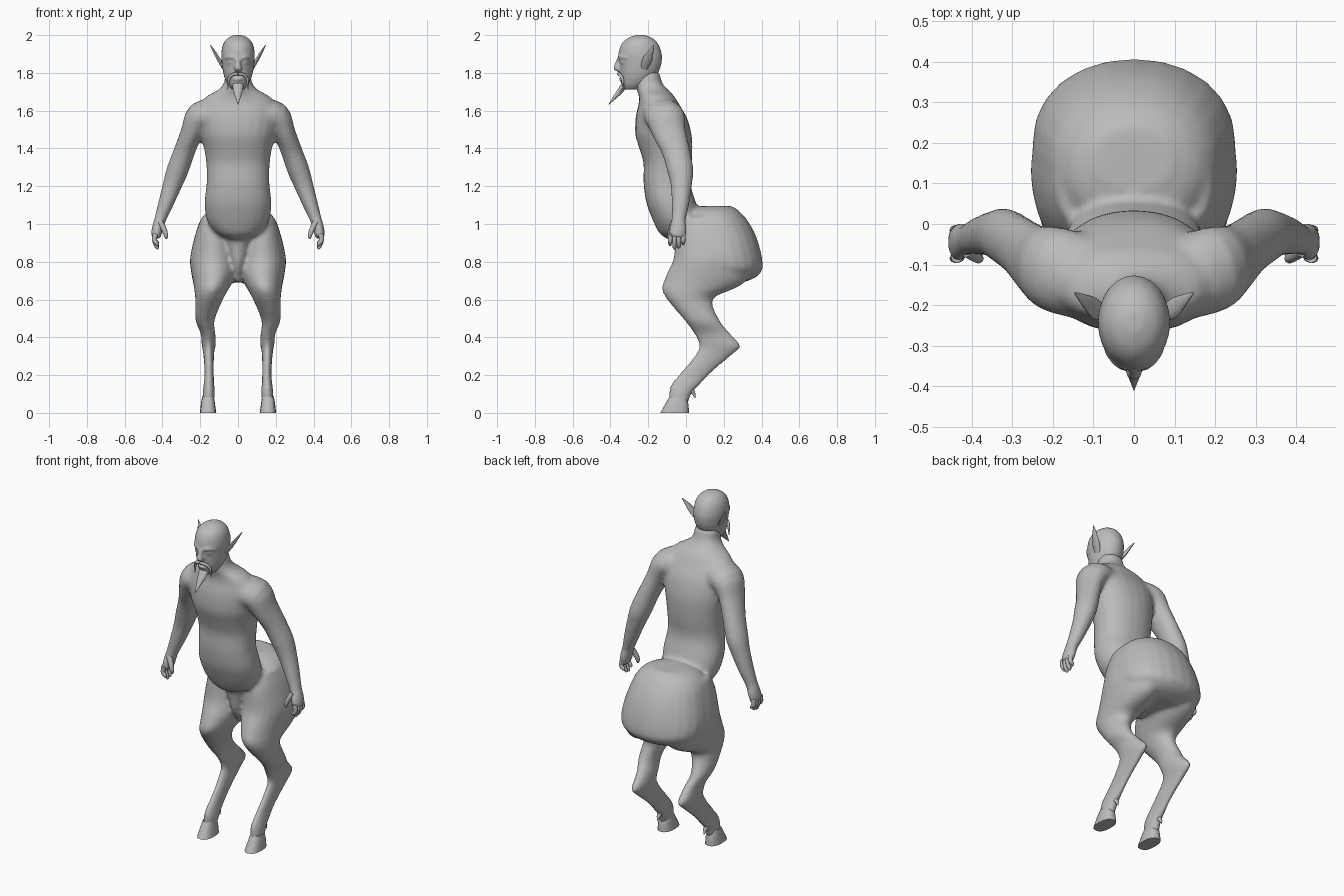
import bpy, bmesh, math
from mathutils import Vector

skin = bpy.data.materials.new("plain_grey")
skin.diffuse_color = (0.5, 0.5, 0.5, 1)
X, Y = Vector((1, 0, 0)), Vector((0, 1, 0))


def slab(z, x0, x1, y0, y1):
    """Horizontal ring from its extents."""
    return ((x0 + x1) / 2, (y0 + y1) / 2, z, (x1 - x0) / 2, (y1 - y0) / 2)


def mid(z, rx, y0, y1):
    return slab(z, -rx, rx, y0, y1)


def spline(rings, steps):
    """Catmull-Rom interpolation of the ring values."""
    out = []
    for i in range(len(rings) - 1):
        p0, p1 = rings[max(i - 1, 0)], rings[i]
        p2, p3 = rings[i + 1], rings[min(i + 2, len(rings) - 1)]
        for s in range(steps):
            t = s / steps
            out.append([0.5 * (2 * b + (c - a) * t + (2 * a - 5 * b + 4 * c - d) * t * t
                        + (3 * b - a - 3 * c + d) * t ** 3)
                        for a, b, c, d in zip(p0, p1, p2, p3)])
    return out + [list(rings[-1])]


def loft(bm, rings, ref=None, side=1, power=2.0, segs=24, steps=3):
    """Skin rings (x, y, z, a, b); ref gives the a axis on a path, else rings lie flat."""
    rings = spline(rings, steps)
    pts = [Vector(r[:3]) for r in rings]
    loops = []
    for i, r in enumerate(rings):
        u, v = X, Y
        if ref:
            t = (pts[min(i + 1, len(pts) - 1)] - pts[max(i - 1, 0)]).normalized()
            u = (ref - t * ref.dot(t)).normalized()
            v = t.cross(u)
        loop = []
        for k in range(segs):
            ang = math.tau * k / segs
            c, s = math.cos(ang), math.sin(ang)
            c = math.copysign(abs(c) ** (2 / power), c)
            s = math.copysign(abs(s) ** (2 / power), s)
            p = pts[i] + u * c * max(r[3], .001) + v * s * max(r[4], .001)
            loop.append(bm.verts.new((p.x * side, p.y, p.z)))
        loops.append(loop)
    for l0, l1 in zip(loops, loops[1:]):
        for k in range(segs):
            n = (k + 1) % segs
            bm.faces.new((l0[k], l0[n], l1[n], l1[k]))
    bm.faces.new(loops[0][::-1])
    bm.faces.new(loops[-1])


def finish(bm, name, voxel=0, smooth=0, angle=50):
    bmesh.ops.recalc_face_normals(bm, faces=bm.faces)
    me = bpy.data.meshes.new(name)
    bm.to_mesh(me)
    bm.free()
    ob = bpy.data.objects.new(name, me)
    bpy.context.collection.objects.link(ob)
    me.materials.append(skin)
    bpy.ops.object.select_all(action='DESELECT')
    ob.select_set(True)
    bpy.context.view_layer.objects.active = ob
    if voxel:
        for p in me.polygons:
            p.use_smooth = True
        m = ob.modifiers.new("blend", 'REMESH')
        m.mode, m.voxel_size, m.use_smooth_shade = 'VOXEL', voxel, True
        m = ob.modifiers.new("soften", 'SMOOTH')
        m.factor, m.iterations = 0.5, smooth
    else:
        bpy.ops.object.shade_smooth_by_angle(angle=math.radians(angle))
    return ob


# Body: torso, rump, groin, arms and legs blended into one skin
bm = bmesh.new()
loft(bm, [mid(1.80, .068, -.27, -.14), mid(1.745, .075, -.27, -.125), mid(1.71, .105, -.26, -.095),
          mid(1.68, .16, -.25, -.065), mid(1.64, .20, -.25, -.04), mid(1.60, .212, -.26, -.015),
          mid(1.55, .21, -.268, .01),
          mid(1.47, .197, -.268, .03), mid(1.40, .18, -.247, .034), mid(1.32, .168, -.225, .03),
          mid(1.22, .166, -.225, .022), mid(1.12, .177, -.212, .05), mid(1.05, .172, -.188, .07),
          mid(1.0, .155, -.167, .07), mid(.95, .115, -.14, .06), mid(.92, .05, -.10, .03)], power=2.2)
loft(bm, [mid(1.095, .09, .08, .24), mid(1.07, .155, .01, .28), mid(1.02, .20, -.03, .325),
          mid(.95, .225, -.04, .365), mid(.87, .245, -.03, .392), mid(.80, .25, 0, .405),
          mid(.755, .235, .03, .403), mid(.715, .19, .07, .365), mid(.69, .12, .10, .30)], power=2.1)
loft(bm, [mid(.97, .10, -.09, .1), mid(.88, .065, -.065, .1), mid(.78, .035, -.045, .1),
          mid(.69, .014, .01, .09)])
for s in (-1, 1):
    loft(bm, [slab(1.04, .08, .19, .0, .2), slab(.95, .03, .225, -.05, .30), slab(.82, .005, .254, -.065, .33),
              slab(.74, .01, .247, -.10, .34), slab(.69, .03, .238, -.12, .31), slab(.655, .05, .232, -.128, .25),
              slab(.60, .08, .226, -.10, .14), slab(.49, .125, .225, -.008, .178),
              slab(.42, .12, .197, .042, .235), slab(.36, .118, .192, .07, .288),
              slab(.33, .125, .186, .062, .272), slab(.27, .128, .18, .02, .20),
              slab(.20, .128, .177, -.04, .12), slab(.15, .126, .182, -.08, .075),
              slab(.11, .122, .187, -.09, .035), slab(.05, .128, .188, -.09, .01)], side=s)
    loft(bm, [(.13, -.13, 1.58, .105, .085), (.20, -.11, 1.565, .105, .082), (.242, -.09, 1.49, .09, .06),
              (.282, -.055, 1.39, .075, .056), (.32, -.03, 1.285, .069, .058),
              (.35, -.025, 1.20, .056, .05), (.385, -.03, 1.10, .046, .04),
              (.41, -.038, 1.03, .038, .032), (.428, -.043, .97, .046, .03),
              (.435, -.05, .925, .044, .024)], ref=Y, side=s)
finish(bm, "body", voxel=.012, smooth=5)

# Head: skull, nose, brows, closed eyes
bm = bmesh.new()
loft(bm, [mid(2.0, .022, -.265, -.215), mid(1.983, .056, -.31, -.175), mid(1.95, .08, -.343, -.145),
          mid(1.90, .089, -.358, -.128), mid(1.86, .087, -.355, -.128), mid(1.82, .082, -.35, -.138),
          mid(1.78, .073, -.346, -.16), mid(1.74, .055, -.342, -.19), mid(1.712, .03, -.325, -.24)])
loft(bm, [(0, -.352, 1.88, .012, .012), (0, -.362, 1.845, .015, .016), (0, -.366, 1.82, .021, .018),
          (0, -.35, 1.805, .012, .01)], segs=12)
for s in (-1, 1):
    loft(bm, [(.008, -.350, 1.876, .012, .012), (.04, -.340, 1.884, .014, .013),
              (.068, -.31, 1.878, .008, .008)], ref=Y, side=s, segs=12)
    loft(bm, [(.02, -.345, 1.855, .006, .005), (.04, -.335, 1.857, .012, .009),
              (.062, -.31, 1.855, .005, .005)], ref=Y, side=s, segs=12)
loft(bm, [(-.025, -.336, 1.768, .008, .006), (0, -.345, 1.766, .012, .009),
          (.025, -.336, 1.768, .008, .006)], ref=Y, segs=12)
finish(bm, "head", voxel=.007, smooth=3)

# Goatee
bm = bmesh.new()
loft(bm, [(0, -.32, 1.745, .03, .02), (0, -.348, 1.705, .025, .016), (0, -.382, 1.665, .012, .009),
          (0, -.41, 1.632, .001, .001)], ref=X, segs=10)
finish(bm, "goatee")

for s, tag in ((-1, "left"), (1, "right")):
    # Pointed ear
    bm = bmesh.new()
    loft(bm, [(.072, -.222, 1.825, .018, .012), (.098, -.207, 1.865, .026, .010),
              (.124, -.187, 1.91, .015, .007), (.146, -.17, 1.946, .002, .002)], ref=Y, side=s, segs=12)
    finish(bm, tag + "_ear")

    # Drooping moustache strand
    bm = bmesh.new()
    loft(bm, [(.0, -.358, 1.795, .008, .008), (.03, -.350, 1.79, .009, .008),
              (.049, -.336, 1.765, .008, .008), (.054, -.333, 1.71, .001, .001)], ref=Y, side=s, segs=8)
    finish(bm, tag + "_moustache")

    # Fingers and thumb
    bm = bmesh.new()
    for i, tip in enumerate((.885, .868, .872, .89)):
        y = -.084 + i * .023
        loft(bm, [(.437, y, .95, .012, .014), (.442, y, .915, .012, .013),
                  (.430, y, tip + .012, .011, .011), (.422, y, tip, .005, .005)], ref=Y, side=s, segs=8)
    loft(bm, [(.412, -.065, 1.01, .018, .016), (.391, -.08, .97, .015, .014),
              (.381, -.085, .94, .012, .011), (.379, -.085, .922, .005, .005)], ref=Y, side=s, segs=8)
    finish(bm, tag + "_fingers")

    # Hoof with dewclaw behind the pastern
    bm = bmesh.new()
    loft(bm, [slab(.085, .128, .19, -.088, 0), slab(.05, .122, .196, -.108, .012),
              slab(0, .115, .202, -.136, .016)], side=s, power=2.5, segs=16)
    loft(bm, [(.155, .01, .135, .02, .018), (.155, .036, .11, .014, .012),
              (.155, .05, .08, .002, .002)], ref=X, side=s, segs=8)
    finish(bm, tag + "_hoof")
